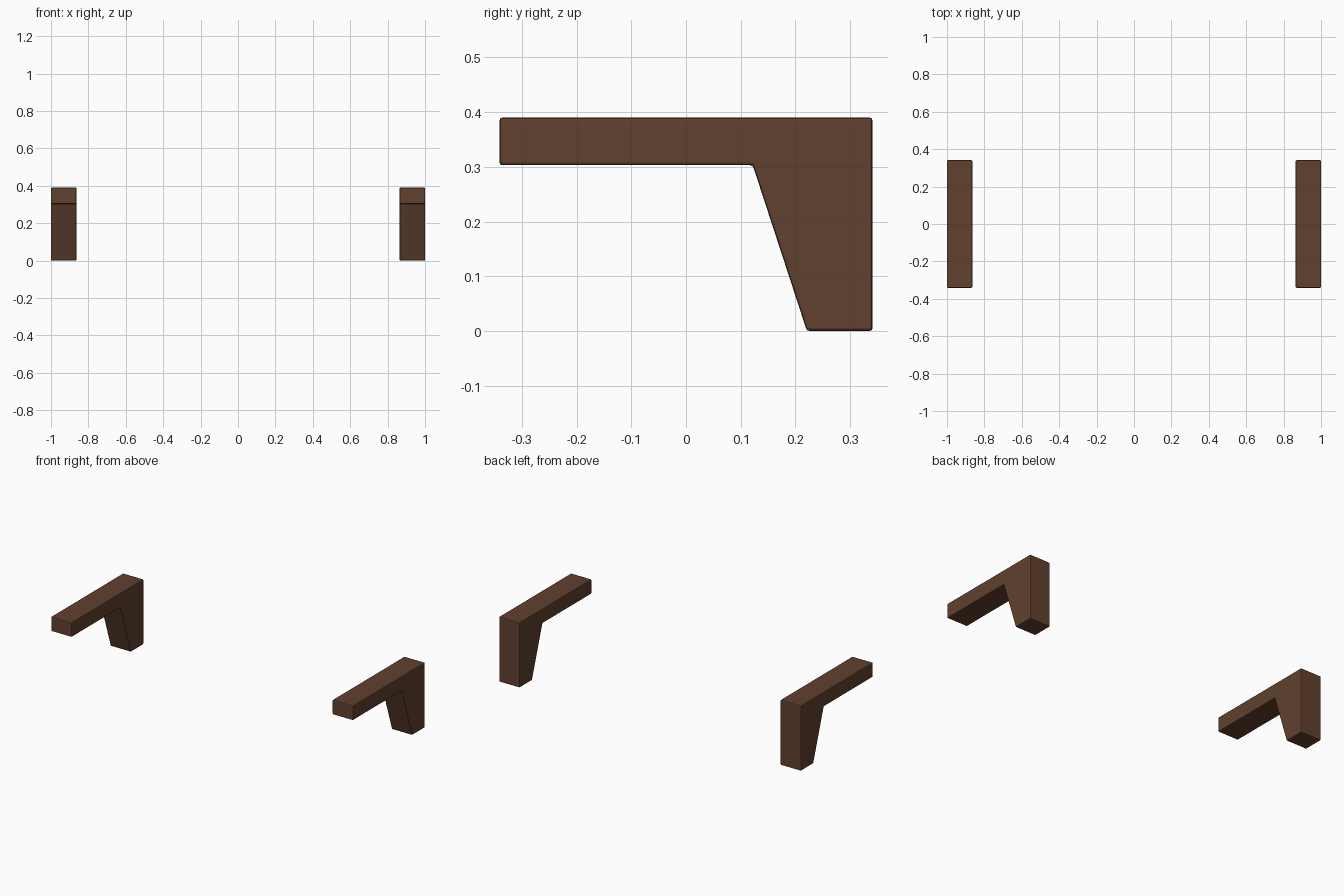
import bpy, bmesh

if "Cube" in bpy.data.objects:
    bpy.data.objects.remove(bpy.data.objects["Cube"])

wood = bpy.data.materials.new("dark brown wood")
wood.diffuse_color = (0.118, 0.052, 0.027, 1)
wood.use_nodes = True
wood.node_tree.nodes["Principled BSDF"].inputs["Base Color"].default_value = wood.diffuse_color

# Side profile (y, z): long arm with a tapered rear leg
PROFILE = [(-0.341, 0.303), (0.122, 0.303), (0.221, 0.0),
           (0.341, 0.0), (0.341, 0.39), (-0.341, 0.39)]


def armrest(name, x0, x1):
    bm = bmesh.new()
    face = bm.faces.new([bm.verts.new((x0, y, z)) for y, z in PROFILE])
    ext = bmesh.ops.extrude_face_region(bm, geom=[face])
    moved = [v for v in ext["geom"] if isinstance(v, bmesh.types.BMVert)]
    bmesh.ops.translate(bm, verts=moved, vec=(x1 - x0, 0, 0))
    bmesh.ops.recalc_face_normals(bm, faces=bm.faces[:])
    mesh = bpy.data.meshes.new(name)
    bm.to_mesh(mesh)
    bm.free()
    mesh.materials.append(wood)
    ob = bpy.data.objects.new(name, mesh)
    bpy.context.collection.objects.link(ob)
    # Slightly eased edges
    bev = ob.modifiers.new("eased edges", 'BEVEL')
    bev.width = 0.005
    bev.segments = 2
    bev.limit_method = 'ANGLE'
    return ob


# Mirrored pair of arms
armrest("left_armrest", -1.0, -0.864)
armrest("right_armrest", 0.864, 1.0)
